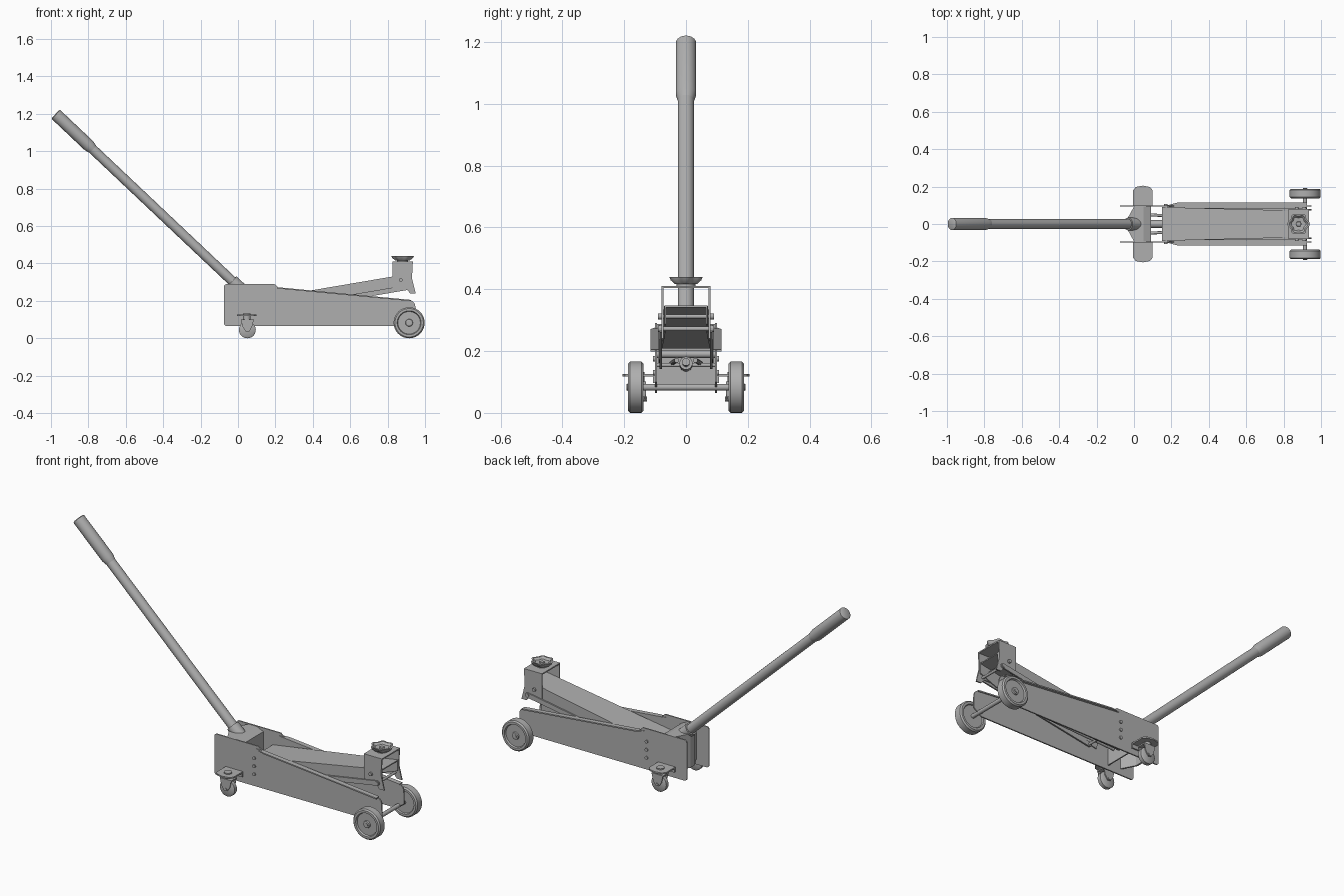
import bpy, bmesh, math
from mathutils import Vector, Matrix

old = bpy.data.objects.get("Cube")
if old:
    bpy.data.objects.remove(old, do_unlink=True)

steel = bpy.data.materials.new("grey_steel")
steel.use_nodes = True
GREY = (0.43, 0.43, 0.43, 1)
steel.diffuse_color = GREY
steel.node_tree.nodes["Principled BSDF"].inputs["Base Color"].default_value = GREY


def finish(name, bm, smooth=False):
    bmesh.ops.recalc_face_normals(bm, faces=bm.faces)
    mesh = bpy.data.meshes.new(name)
    bm.to_mesh(mesh)
    bm.free()
    mesh.materials.append(steel)
    ob = bpy.data.objects.new(name, mesh)
    bpy.context.collection.objects.link(ob)
    if smooth:
        bpy.ops.object.select_all(action='DESELECT')
        ob.select_set(True)
        bpy.context.view_layer.objects.active = ob
        bpy.ops.object.shade_smooth_by_angle(angle=math.radians(35))
    return ob


def prism(name, outline, lo, hi, axis='Y', taper=None):
    """Extrude an outline: x,z points along y, or x,y points along z.
    taper(x) shifts the points sideways along y."""
    bm = bmesh.new()
    rings = []
    for d in (lo, hi):
        ring = []
        for u, v in outline:
            shift = taper(u) if taper else 0
            ring.append(bm.verts.new((u, d + shift, v) if axis == 'Y' else (u, v, d)))
        rings.append(ring)
    bm.faces.new(rings[0])
    bm.faces.new(rings[1])
    n = len(outline)
    for i in range(n):
        j = (i + 1) % n
        bm.faces.new((rings[0][i], rings[0][j], rings[1][j], rings[1][i]))
    return finish(name, bm)


def lathe(name, profile, origin, direction, segs=32, lobes=0, depth=0):
    """Spin (radius, distance) points about a direction, with optional lobes."""
    bm = bmesh.new()
    turn = Vector(direction).to_track_quat('Z', 'Y').to_matrix().to_4x4()
    place = Matrix.Translation(Vector(origin)) @ turn
    rings = []
    for r, h in profile:
        ring = []
        for i in range(segs):
            a = math.tau * i / segs
            k = r * (1 + depth * math.cos(lobes * a)) if lobes else r
            ring.append(bm.verts.new(place @ Vector((k * math.cos(a), k * math.sin(a), h))))
        rings.append(ring)
    for a, b in zip(rings, rings[1:]):
        for i in range(segs):
            j = (i + 1) % segs
            bm.faces.new((a[i], a[j], b[j], b[i]))
    bm.faces.new(rings[0])
    bm.faces.new(rings[-1])
    return finish(name, bm, True)


def rod(name, a, b, r, segs=20):
    d = Vector(b) - Vector(a)
    return lathe(name, [(r, 0), (r, d.length)], a, d, segs)


def arc(cx, cz, r, a0, a1, n=6):
    return [(cx + r * math.cos(math.radians(a0 + (a1 - a0) * i / n)),
             cz + r * math.sin(math.radians(a0 + (a1 - a0) * i / n))) for i in range(n + 1)]


def arm_z(x):
    return 0.255 + 0.17 * (x - 0.385)


def arm_y(x):
    return 0.09 - 0.02 * (x - 0.15) / 0.78


# Outlines shared by the left and right sides
frame = (arc(-0.06, 0.08, 0.015, 180, 270) + [(0.9, 0.065), (0.95, 0.10)]
         + arc(0.915, 0.17, 0.033, 0, 75) + [(0.215, 0.272), (0.195, 0.29)]
         + arc(-0.06, 0.275, 0.015, 90, 180))
flange = [(0.19, 0.275), (0.925, 0.203), (0.925, 0.196), (0.19, 0.266)]
bracket = [(0.825, 0.41), (0.935, 0.41), (0.93, 0.32), (0.95, 0.24),
           (0.92, 0.24), (0.9, 0.265), (0.825, 0.265)]
arm_side = [(0.15, arm_z(0.15)), (0.93, arm_z(0.93)), (0.93, arm_z(0.93) - 0.06),
            (0.83, 0.25), (0.5, 0.215), (0.17, 0.15)]
link = arc(0.91, 0.272, 0.013, 100, -80) + arc(0.22, 0.155, 0.013, 280, 100)
caster_plate = [(-0.005, 0.1), (0.1, 0.1), (0.1, 0.18), (0.085, 0.198),
                (0.0475, 0.205), (0.01, 0.198), (-0.005, 0.18)]
fork = [(0.015, 0.1), (0.085, 0.1), (0.075, 0.06), (0.06, 0.037), (0.04, 0.037), (0.025, 0.06)]

for s, side in ((1, "left"), (-1, "right")):
    # Side frames with folded top flange
    prism(side + "_frame_plate", frame, s * 0.093, s * 0.1)
    fl = [(x, y * s) for x, y in ((0.17, 0.098), (0.235, 0.115), (0.925, 0.115), (0.925, 0.088), (0.2, 0.088))]
    top = prism(side + "_frame_flange", fl, 0, 0.007, 'Z')
    for v in top.data.vertices:
        v.co.z += 0.268 - 0.095 * (v.co.x - 0.19)
    for z in (0.13, 0.175, 0.22):
        rod(side + "_frame_bolt", (0.17, s * 0.095, z), (0.17, s * 0.106, z), 0.009, 12)

    # Lifting arm sides, lower link bars and saddle bracket cheeks
    prism(side + "_arm_side", arm_side, 0, -s * 0.005, taper=lambda x: s * arm_y(x))
    prism(side + "_link_bar", link, s * 0.078, s * 0.086)
    prism(side + "_bracket_cheek", bracket, s * 0.073, s * 0.08)
    for x, z in ((0.87, 0.312), (0.91, 0.272)):
        rod(side + "_pivot_head", (x, s * 0.08, z), (x, s * 0.09, z), 0.01, 12)

    # Front wheels: tyre, recessed disc and hub
    wheel = [(0.012, 0.0), (0.06, 0.0), (0.064, -0.006), (0.076, -0.006), (0.083, 0.001),
             (0.083, 0.038), (0.076, 0.045), (0.064, 0.045), (0.06, 0.036),
             (0.02, 0.036), (0.018, 0.044), (0.01, 0.046)]
    lathe(side + "_front_wheel", wheel, (0.915, s * 0.143, 0.083), (0, s, 0), 40)

    # Swivel casters at the handle end
    prism(side + "_caster_plate", [(x, s * y) for x, y in caster_plate], 0.118, 0.126, 'Z')
    prism(side + "_caster_apron", [(-0.005, 0.097), (0.1, 0.097), (0.1, 0.118), (-0.005, 0.118)],
          s * 0.1, s * 0.107)
    rod(side + "_caster_swivel", (0.0475, s * 0.155, 0.095), (0.0475, s * 0.155, 0.132), 0.02)
    prism(side + "_caster_crown", [(0.015, 0.094), (0.085, 0.094), (0.085, 0.101), (0.015, 0.101)],
          s * 0.13, s * 0.18)
    for y in (0.13, 0.175):
        prism(side + "_caster_fork", fork, s * y, s * (y + 0.005))
    lathe(side + "_caster_wheel", [(0.036, 0), (0.045, 0.006), (0.045, 0.026), (0.036, 0.032)],
          (0.05, s * 0.139, 0.045), (0, s, 0), 28)
    rod(side + "_caster_axle", (0.05, s * 0.126, 0.045), (0.05, s * 0.184, 0.045), 0.008, 12)

    # Return spring rods beside the ram
    rod(side + "_return_rod", (0.09, s * 0.048, 0.16), (0.6, s * 0.03, 0.17), 0.008, 12)

# Lifting arm top sheet
bm = bmesh.new()
sheet = [[bm.verts.new((x, t * arm_y(x), arm_z(x) + dz)) for x, t in
          ((0.15, -1), (0.93, -1), (0.93, 1), (0.15, 1))] for dz in (-0.006, 0)]
for f in sheet:
    bm.faces.new(f)
for i in range(4):
    j = (i + 1) % 4
    bm.faces.new((sheet[0][i], sheet[0][j], sheet[1][j], sheet[1][i]))
finish("arm_top", bm)

# Cross shafts
for name, x, z, r, half in (("front_axle", 0.915, 0.083, 0.011, 0.192),
                            ("bracket_upper_pin", 0.87, 0.312, 0.007, 0.085),
                            ("bracket_lower_pin", 0.91, 0.272, 0.007, 0.085),
                            ("arm_pivot_shaft", 0.19, 0.19, 0.012, 0.098),
                            ("link_pivot_shaft", 0.22, 0.155, 0.007, 0.098)):
    rod(name, (x, -half, z), (x, half, z), r, 16)

# Saddle bracket top and scalloped saddle
prism("bracket_top", [(0.825, 0.404), (0.935, 0.404), (0.935, 0.411), (0.825, 0.411)], -0.08, 0.08)
lathe("saddle_neck", [(0.03, 0), (0.03, 0.012)], (0.88, 0, 0.41), (0, 0, 1))
lathe("saddle_cup", [(0.036, 0), (0.05, 0.012), (0.055, 0.023), (0.046, 0.023), (0.036, 0.012), (0.014, 0.01),
                     (0.012, 0.016)], (0.88, 0, 0.417), (0, 0, 1), 48, 6, 0.1)

# Hydraulic block: pointed rear wall, front wall and sloping hood
rear_wall = [(0.0, -0.093), (-0.04, -0.02), (-0.04, 0.02), (0.0, 0.093),
             (0.008, 0.093), (-0.03, 0.02), (-0.03, -0.02), (0.008, -0.093)]
prism("block_rear_wall", rear_wall, 0.1, 0.285, 'Z')
prism("block_front_wall", [(0.083, 0.09), (0.09, 0.09), (0.09, 0.27), (0.083, 0.27)], -0.093, 0.093)
hood_outline = [(0.0, -0.093), (-0.04, -0.02), (-0.04, 0.02), (0.0, 0.093), (0.05, 0.093), (0.05, -0.093)]
prism("block_hood", hood_outline, 0.272, 0.288, 'Z')
prism("block_hood_slope", [(0.05, 0.288), (0.09, 0.27), (0.09, 0.26), (0.05, 0.272)], -0.093, 0.093)

# Hydraulic ram
lathe("hydraulic_ram", [(0.021, 0), (0.021, 0.2), (0.012, 0.2), (0.012, 0.32)],
      (0.085, 0, 0.155), (1, 0, 0.03), 24)

# Handle with socket, shaft and thicker grip
tip = Vector((-0.976, 0, 1.199))
down = Vector((0.727, 0, -0.687))
lathe("handle_shaft", [(0.026, 0.2), (0.026, 1.335)], tip, down, 32)
lathe("handle_grip", [(0.026, 0), (0.033, 0.004), (0.033, 0.245), (0.026, 0.275)], tip, down, 32)
lathe("handle_socket", [(0.034, 1.3), (0.034, 1.38)], tip, down, 32)
